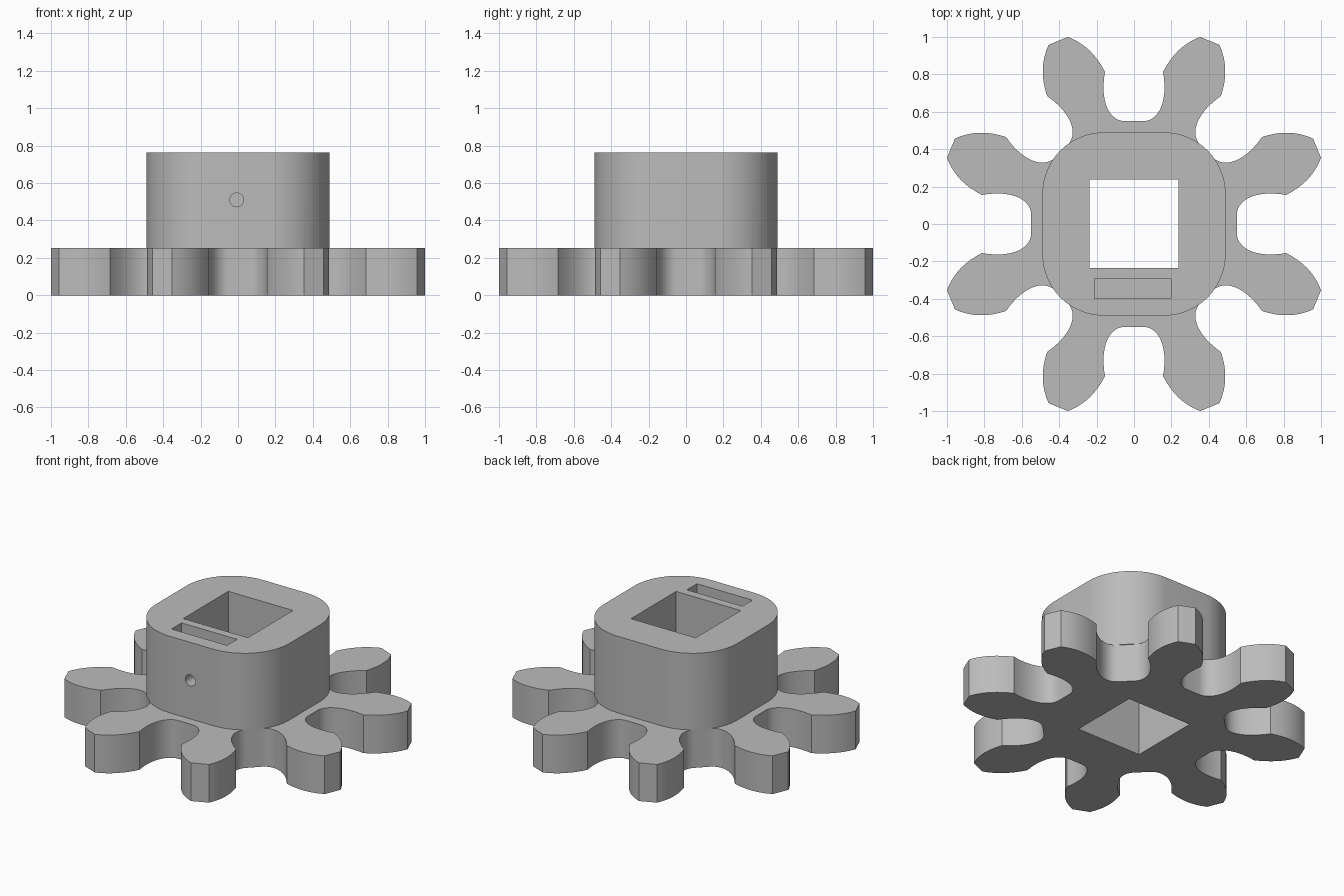
import bpy, bmesh, math
from mathutils import Vector, Matrix
from mathutils.geometry import interpolate_bezier

cube = bpy.data.objects.get("Cube")
if cube:
    bpy.data.objects.remove(cube, do_unlink=True)

grey = bpy.data.materials.new("plain grey")
grey.use_nodes = True
colour = (0.5, 0.5, 0.5, 1)
grey.diffuse_color = colour
grey.node_tree.nodes["Principled BSDF"].inputs["Base Color"].default_value = colour


def prism(name, outline, z0, z1):
    """Extrude a closed outline straight up."""
    bm = bmesh.new()
    face = bm.faces.new([bm.verts.new((p[0], p[1], z0)) for p in outline])
    top = bmesh.ops.extrude_face_region(bm, geom=[face])["geom"]
    bmesh.ops.translate(bm, vec=(0, 0, z1 - z0),
                        verts=[g for g in top if isinstance(g, bmesh.types.BMVert)])
    bmesh.ops.recalc_face_normals(bm, faces=bm.faces)
    mesh = bpy.data.meshes.new(name)
    bm.to_mesh(mesh)
    bm.free()
    mesh.materials.append(grey)
    obj = bpy.data.objects.new(name, mesh)
    bpy.context.collection.objects.link(obj)
    return obj


def rectangle(x0, x1, y0, y1):
    return [(x0, y0), (x1, y0), (x1, y1), (x0, y1)]


def curve(a, b, c, d, steps):
    return [p.to_2d() for p in interpolate_bezier(
        *[Vector((*p, 0)) for p in (a, b, c, d)], steps)]


def combine(target, other, operation):
    mod = target.modifiers.new(operation.lower(), 'BOOLEAN')
    mod.operation, mod.object, mod.solver = operation, other, 'EXACT'
    bpy.context.view_layer.objects.active = target
    bpy.ops.object.modifier_apply(modifier=mod.name)
    bpy.data.objects.remove(other, do_unlink=True)


# Toothed wheel: half a tooth, mirrored about the tooth axis, turned eight times
half = curve((.05, .55), (.11, .55), (.16, .61), (.163, .72), 12)
half += curve((.163, .72), (.163, .75), (.162, .78), (.155, .813), 4)[1:]
half += curve((.155, .813), (.2, .9), (.26, .965), (.354, 1), 9)[1:]
axis = Vector((math.cos(math.radians(67.5)), math.sin(math.radians(67.5))))
tooth = half + [2 * p.dot(axis) * axis - p for p in reversed(half)]
outline = [Matrix.Rotation(-k * math.pi / 4, 2) @ p for k in range(8) for p in tooth]
wheel = prism("toothed_wheel", outline, 0, .254)

# Hub: square with large rounded corners
side, radius, steps = .49, .33, 16
hub_outline = []
for k in range(4):
    centre = Matrix.Rotation(k * math.pi / 2, 2) @ Vector((side - radius, side - radius))
    for i in range(steps + 1):
        a = (k + i / steps) * math.pi / 2
        hub_outline.append(centre + radius * Vector((math.cos(a), math.sin(a))))
combine(wheel, prism("hub", hub_outline, .254, .763), 'UNION')

# Square shaft hole and nut slot
combine(wheel, prism("shaft_cutter", rectangle(-.238, .238, -.236, .238), -.1, 1), 'DIFFERENCE')
combine(wheel, prism("slot_cutter", rectangle(-.21, .198, -.398, -.292), .305, 1), 'DIFFERENCE')

# Set screw hole through the front wall
bpy.ops.mesh.primitive_cylinder_add(vertices=32, radius=.037, depth=.5,
                                    location=(-.007, -.4, .51), rotation=(math.pi / 2, 0, 0))
combine(wheel, bpy.context.object, 'DIFFERENCE')

# Finish
wheel.name = "toothed_wheel_with_hub"
bpy.ops.object.select_all(action='DESELECT')
wheel.select_set(True)
bpy.context.view_layer.objects.active = wheel
bpy.ops.object.shade_smooth_by_angle(angle=math.radians(30))
